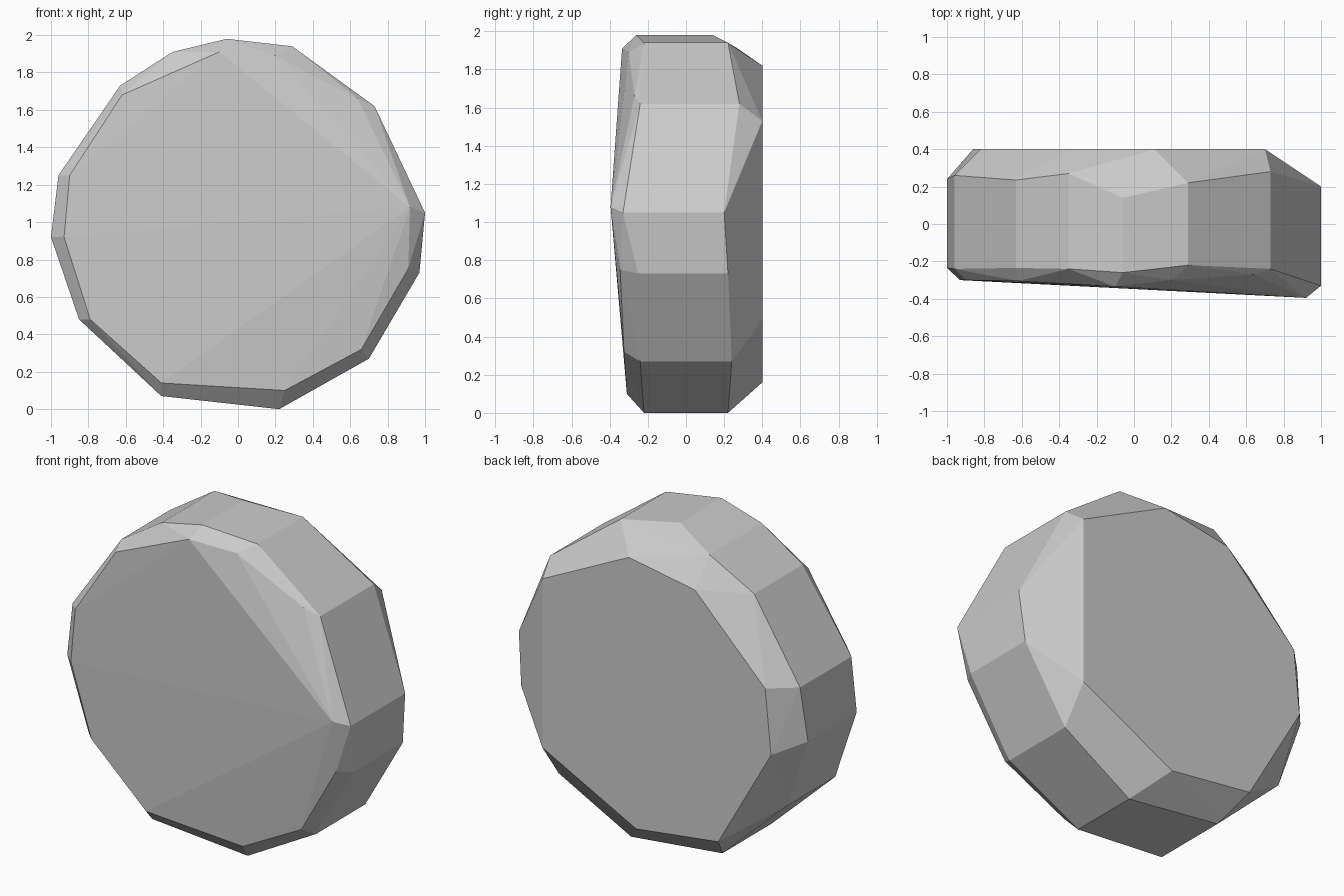
import bpy, bmesh

# Outer rim: x, z, front edge y, back edge y
rim = [
    (-0.06, 1.98, -0.26, 0.14), (0.29, 1.94, -0.22, 0.22),
    (0.73, 1.62, -0.24, 0.28), (1.00, 1.05, -0.33, 0.20),
    (0.97, 0.73, -0.25, 0.22), (0.70, 0.27, -0.24, 0.24),
    (0.22, 0.00, -0.22, 0.22), (-0.41, 0.07, -0.25, 0.23),
    (-0.85, 0.48, -0.24, 0.23), (-1.00, 0.92, -0.235, 0.24),
    (-0.96, 1.25, -0.24, 0.26), (-0.63, 1.73, -0.235, 0.235),
    (-0.35, 1.91, -0.24, 0.27),
]
# Slightly domed front face: x, y, z, peaking at the right
front = [
    (-0.10, -0.335, 1.91), (0.20, -0.30, 1.89), (0.64, -0.27, 1.66),
    (0.92, -0.395, 1.08), (0.91, -0.345, 0.75), (0.66, -0.325, 0.32),
    (0.25, -0.31, 0.10), (-0.41, -0.31, 0.14), (-0.79, -0.30, 0.48),
    (-0.93, -0.30, 0.92), (-0.90, -0.30, 1.25), (-0.62, -0.305, 1.68),
]
# Flat back face: x, z at y = 0.4
back = [
    (0.11, 1.82), (-0.34, 1.74), (-0.82, 1.26), (-0.86, 0.86),
    (-0.50, 0.23), (0.06, 0.16), (0.70, 0.49), (0.70, 1.53),
]

# Chiselled stone disc wrapped around the outlines
points = list(front) + [(x, 0.4, z) for x, z in back]
for x, z, y_front, y_back in rim:
    points += [(x, y_front, z), (x, y_back, z)]

bm = bmesh.new()
for p in points:
    bm.verts.new(p)
result = bmesh.ops.convex_hull(bm, input=bm.verts[:])
loose = [v for v in bm.verts if not v.link_faces]
bmesh.ops.delete(bm, geom=loose, context='VERTS')
bmesh.ops.dissolve_limit(bm, angle_limit=0.01, verts=bm.verts[:], edges=bm.edges[:])
bmesh.ops.recalc_face_normals(bm, faces=bm.faces[:])
mesh = bpy.data.meshes.new("stone_disc")
bm.to_mesh(mesh)
bm.free()
bpy.context.collection.objects.link(bpy.data.objects.new("stone_disc", mesh))
